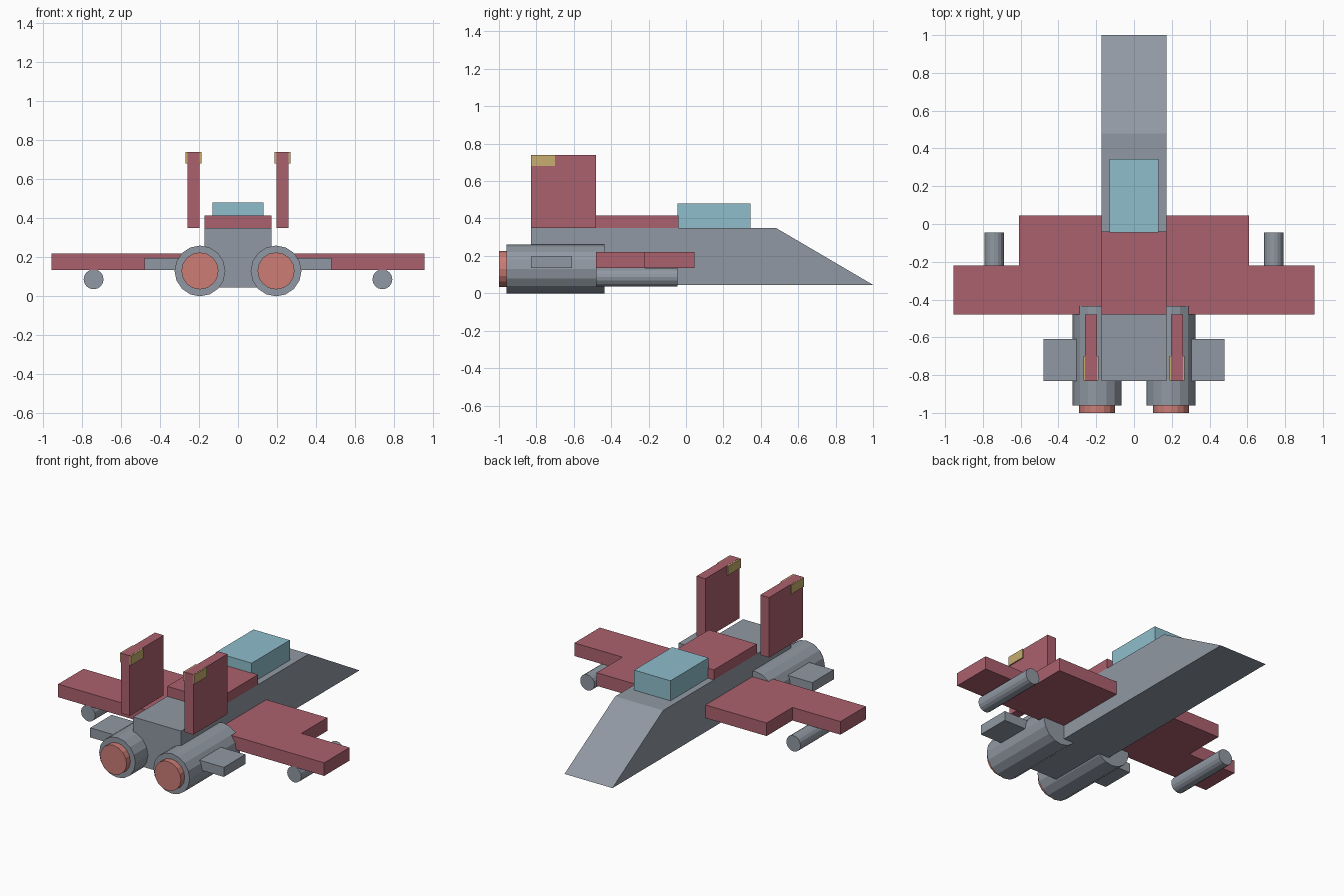
import bpy
import bmesh
from math import radians
from mathutils import Matrix, Vector

cube = bpy.data.objects.get("Cube")
if cube:
    bpy.data.objects.remove(cube, do_unlink=True)


def material(name, rgb):
    mat = bpy.data.materials.new(name)
    mat.use_nodes = True
    colour = (*rgb, 1)
    mat.diffuse_color = colour
    mat.node_tree.nodes["Principled BSDF"].inputs["Base Color"].default_value = colour
    return mat


grey = material("hull grey", (0.285, 0.318, 0.367))
red = material("wing red", (0.41, 0.12, 0.155))
blue = material("canopy blue", (0.274, 0.515, 0.604))
coral = material("nozzle coral", (0.604, 0.205, 0.179))
gold = material("tip gold", (0.571, 0.42, 0.162))


def finish(name, bm, mat):
    bmesh.ops.recalc_face_normals(bm, faces=bm.faces)
    mesh = bpy.data.meshes.new(name)
    bm.to_mesh(mesh)
    bm.free()
    mesh.materials.append(mat)
    obj = bpy.data.objects.new(name, mesh)
    bpy.context.collection.objects.link(obj)
    return obj


def box(name, mat, x, y, z):
    bm = bmesh.new()
    bmesh.ops.create_cube(bm, size=1)
    for v in bm.verts:
        v.co = Vector([(a + b) / 2 + c * (b - a) for (a, b), c in zip((x, y, z), v.co)])
    return finish(name, bm, mat)


def prism(name, mat, points, offset):
    """Extrude a flat outline along an offset."""
    bm = bmesh.new()
    face = bm.faces.new([bm.verts.new(p) for p in points])
    new = bmesh.ops.extrude_face_region(bm, geom=[face])["geom"]
    bmesh.ops.translate(bm, vec=offset, verts=[g for g in new if isinstance(g, bmesh.types.BMVert)])
    return finish(name, bm, mat)


def tube(name, mat, x, z, radius, y):
    """Sixteen-sided cylinder running along y."""
    bm = bmesh.new()
    place = Matrix.Translation((x, sum(y) / 2, z)) @ Matrix.Rotation(radians(90), 4, "X")
    bmesh.ops.create_cone(bm, cap_ends=True, segments=16, radius1=radius, radius2=radius,
                          depth=y[1] - y[0], matrix=place)
    return finish(name, bm, mat)


# Wedge-nosed fuselage, spine deck and canopy
half = 0.172
side = [(-0.83, 0.045), (1, 0.045), (0.48, 0.35), (-0.83, 0.35)]
prism("fuselage", grey, [(-half, y, z) for y, z in side], (2 * half, 0, 0))
box("spine_deck", red, (-half, half), (-0.48, -0.04), (0.35, 0.415))
box("canopy", blue, (-0.13, 0.13), (-0.045, 0.345), (0.35, 0.48))

# Parts that come in pairs
for label, s in (("left", 1), ("right", -1)):
    # Stepped wing with a pod slung beneath
    plan = [(half, -0.48), (0.955, -0.48), (0.955, -0.22), (0.61, -0.22), (0.61, 0.045), (half, 0.045)]
    prism(label + "_wing", red, [(s * x, y, 0.135) for x, y in plan], (0, 0, 0.085))
    tube(label + "_wing_pod", grey, s * 0.74, 0.087, 0.051, (-0.48, -0.045))
    # Engine with nozzle and stabiliser
    tube(label + "_engine", grey, s * 0.195, 0.13, 0.13, (-0.96, -0.435))
    tube(label + "_nozzle", coral, s * 0.195, 0.13, 0.095, (-1, -0.95))
    box(label + "_stabiliser", grey, sorted((s * 0.2, s * 0.48)), (-0.83, -0.61), (0.135, 0.197))
    # Upright fin with a tip block showing on both flanks
    box(label + "_fin", red, sorted((s * 0.197, s * 0.26)), (-0.83, -0.48), (0.35, 0.74))
    box(label + "_fin_tip", gold, sorted((s * 0.187, s * 0.268)), (-0.829, -0.7), (0.68, 0.739))
